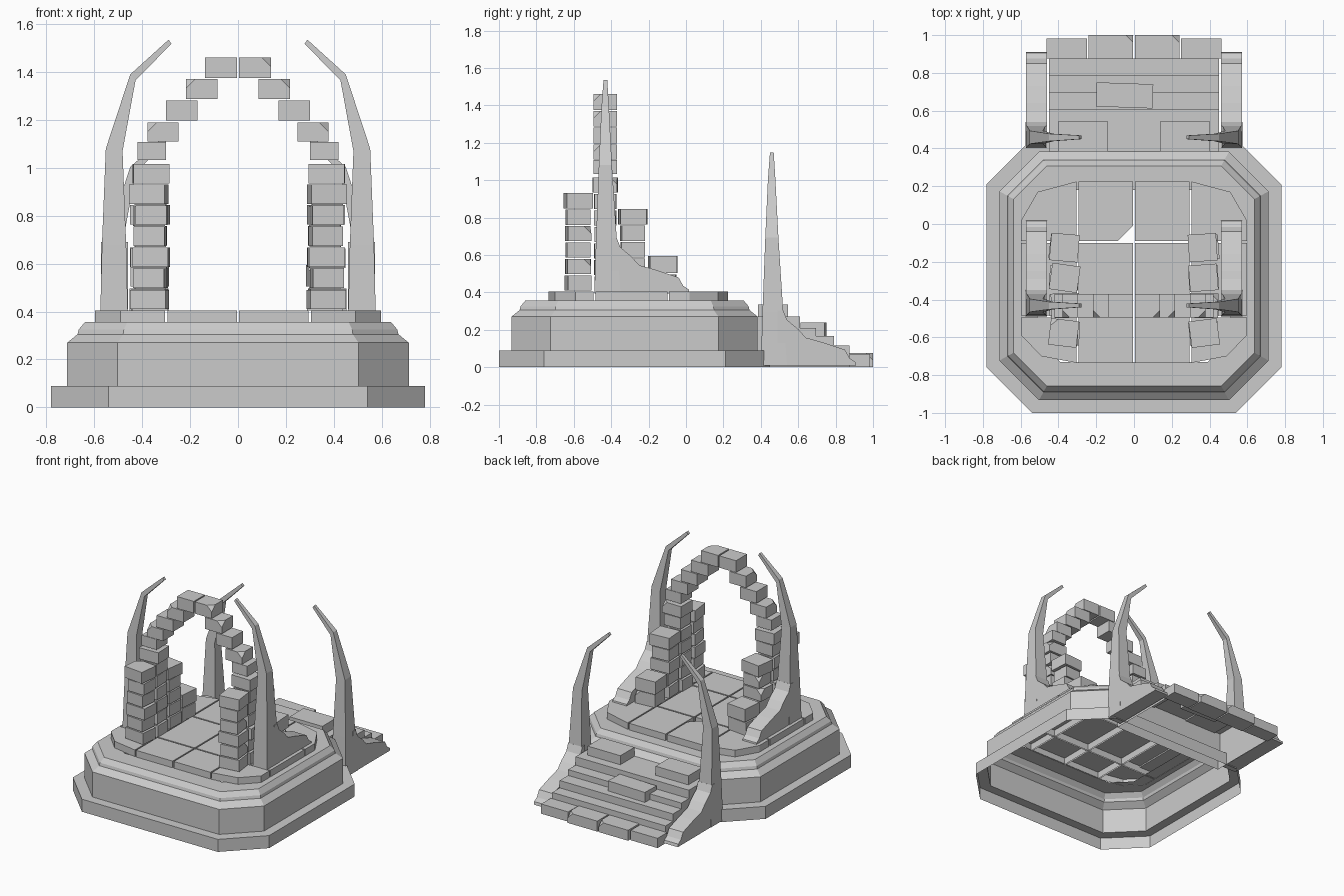
import bpy, bmesh, random
from math import radians
from mathutils import Vector, Matrix

if "Cube" in bpy.data.objects:
    bpy.data.objects.remove(bpy.data.objects["Cube"])

random.seed(4)


def finish(bm, name):
    bmesh.ops.recalc_face_normals(bm, faces=bm.faces)
    me = bpy.data.meshes.new(name)
    bm.to_mesh(me)
    bm.free()
    ob = bpy.data.objects.new(name, me)
    bpy.context.collection.objects.link(ob)
    return ob


def chip(bm, point, normal):
    """Slice off everything beyond a plane and close the cut."""
    geom = bm.verts[:] + bm.edges[:] + bm.faces[:]
    res = bmesh.ops.bisect_plane(bm, geom=geom, plane_co=point, plane_no=normal, clear_outer=True)
    edges = [e for e in res['geom_cut'] if isinstance(e, bmesh.types.BMEdge)]
    bmesh.ops.holes_fill(bm, edges=edges, sides=0)


def block(name, x0, x1, y0, y1, z0, z1, rot=0, corner=None):
    """Stone block with optional turn about z and one broken corner (sx, sy, sz)."""
    bm = bmesh.new()
    size = Vector((x1 - x0, y1 - y0, z1 - z0))
    bmesh.ops.create_cube(bm, size=1, matrix=Matrix.Diagonal((*size, 1)))
    if corner:
        c = Vector(corner)
        tip = Vector([c[i] * size[i] / 2 for i in range(3)])
        chip(bm, tip - c * 0.013, c)
    mid = Vector(((x0 + x1) / 2, (y0 + y1) / 2, (z0 + z1) / 2))
    bm.transform(Matrix.Translation(mid) @ Matrix.Rotation(radians(rot), 4, 'Z'))
    return finish(bm, name)


def loft(name, rings, cap_start=False, cap_end=False):
    bm = bmesh.new()
    rows = [[bm.verts.new(p) for p in r] for r in rings]
    n = len(rows[0])
    for a, b in zip(rows, rows[1:]):
        for i in range(n):
            bm.faces.new((a[i], a[(i + 1) % n], b[(i + 1) % n], b[i]))
    if cap_start:
        bm.faces.new(rows[0][::-1])
    if cap_end:
        bm.faces.new(rows[-1])
    return finish(bm, name)


# Hollow octagonal platform with stepped, sloped rim
def octagon(d, z):
    hx, hy, c, cy = 0.78 - d, 0.725 - d, 0.24 - d * 0.45, -0.275
    q = [(hx, hy - c), (hx - c, hy), (c - hx, hy), (-hx, hy - c),
         (-hx, c - hy), (c - hx, -hy), (hx - c, -hy), (hx, c - hy)]
    return [(x, y + cy, z) for x, y in q]


loft("platform", [octagon(d, z) for d, z in (
    (0, 0), (0, .09), (.067, .09), (.067, .27), (.11, .305), (.115, .325), (.142, .357), (.27, .357))])

# Paving slabs, right half mirrored to the left
slabs = [
    [(.005, -.735), (.295, -.735), (.295, -.495), (.005, -.495)],
    [(.005, -.485), (.295, -.485), (.295, -.1), (.005, -.1)],
    [(.005, -.09), (.295, -.09), (.295, .225), (.005, .225)],
    [(.305, -.735), (.49, -.70), (.597, -.59), (.597, -.495), (.305, -.495)],
    [(.305, -.485), (.597, -.485), (.597, -.1), (.305, -.1)],
    [(.305, -.09), (.597, -.09), (.597, .02), (.51, .17), (.305, .225)],
]
for s in (1, -1):
    for i, poly in enumerate(slabs):
        ob = loft("paving_slab", [[(s * x, y, z) for x, y in poly] for z in (.355, .405)], cap_end=True)
        if s < 0 and i == 2:
            # Broken slab corner in the middle of the floor
            bm = bmesh.new()
            bm.from_mesh(ob.data)
            chip(bm, Vector((-.005, -.01, .405)), Vector((1, -1, .9)))
            bmesh.ops.recalc_face_normals(bm, faces=bm.faces)
            bm.to_mesh(ob.data)
            bm.free()

# Curved horns with ramped feet: a front pair on the floor, a rear pair by the stairs
horn = [  # outer x, outer z, inner x, inner z, front y, back y
    (.575, .395, .46, .395, -.49, -.35),
    (.568, .68, .467, .68, -.481, -.37),
    (.552, 1.08, .482, 1.07, -.466, -.396),
    (.45, 1.39, .428, 1.365, -.452, -.412),
    (.29, 1.535, .278, 1.518, -.441, -.421),
]
foot = [(-.40, .395), (.02, .395), (.015, .415), (-.015, .435), (-.04, .48), (-.16, .52),
        (-.25, .545), (-.29, .59), (-.35, .64), (-.37, .69), (-.40, .69)]
for label, dy, dz in (("front", 0, 0), ("rear", .89, -.387)):
    for s in (1, -1):
        loft(label + "_horn", [[(s * xo, yf + dy, zo + dz), (s * xi, yf + dy, zi + dz),
                                (s * xi, yb + dy, zi + dz), (s * xo, yb + dy, zo + dz)]
                               for xo, zo, xi, zi, yf, yb in horn], True, True)
        loft(label + "_horn_foot", [[(s * x, y + dy, z + dz) for y, z in foot] for x in (.46, .572)],
             True, True)

# Stairs: stepped profile, open underneath
steps = [(.36, 0), (.36, .27), (.61, .27), (.61, .21), (.695, .21), (.695, .168),
         (.79, .168), (.79, .115), (.875, .115), (.875, 0)]
stairs = loft("stairs", [[(x, y, z) for y, z in steps] for x in (-.45, .45)], True, True)
bm = bmesh.new()
bm.from_mesh(stairs.data)
under = [f for f in bm.faces if all(v.co.z < .001 for v in f.verts)]
bmesh.ops.delete(bm, geom=under, context='FACES')
bm.to_mesh(stairs.data)
bm.free()
for s in (1, -1):
    a, b = sorted((s * .005, s * .24))
    block("bottom_step_stone", a, b, .87, 1.0, 0, .075, 0, (1, 1, 1))
    a, b = sorted((s * .248, s * .462))
    block("bottom_step_stone", a, b, .875, .983, 0, .07)
    a, b = sorted((s * .14, s * .40))
    block("top_step_stone", a, b, .385, .545, .26, .335)
block("loose_step_stone", -.20, .10, .617, .745, .168, .24, -2)

# Arch and its stepped side walls, mirrored
arch = [(.005, .138, 1.375, 1.46), (.085, .218, 1.287, 1.37), (.17, .30, 1.197, 1.281),
        (.248, .378, 1.11, 1.19), (.30, .42, 1.033, 1.108)]
piers = [(-.432, 7, .405, 1.022, .13), (-.577, 6, .41, .937, .14),
         (-.285, 5, .41, .852, .14), (-.125, 2, .405, .602, .145)]
for s in (1, -1):
    for i, (xa, xb, z0, z1) in enumerate(arch):
        a, b = sorted((s * xa, s * xb))
        corner = (s, -1, 1) if i in (0, 3) and s > 0 or i in (1, 3) else None
        block("arch_stone", a, b, -.495, -.37, z0, z1, 0, corner)
    for k, (cy, n, z0, z1, depth) in enumerate(piers):
        h = (z1 - z0) / n
        for i in range(n):
            top = i == n - 1
            w = .15 if top or i in (0, 2) else .13
            d = depth if top else depth - .015
            cx = s * .367 + random.uniform(-.006, .006)
            corner = (s, 1, 1) if random.random() < .2 else None
            turn = s * (random.uniform(2, 8) if k else random.uniform(-2, 2))
            block("pier_stone", cx - w / 2, cx + w / 2, cy - d / 2, cy + d / 2,
                  z0 + i * h, z0 + i * h + h - .007, turn, corner)
